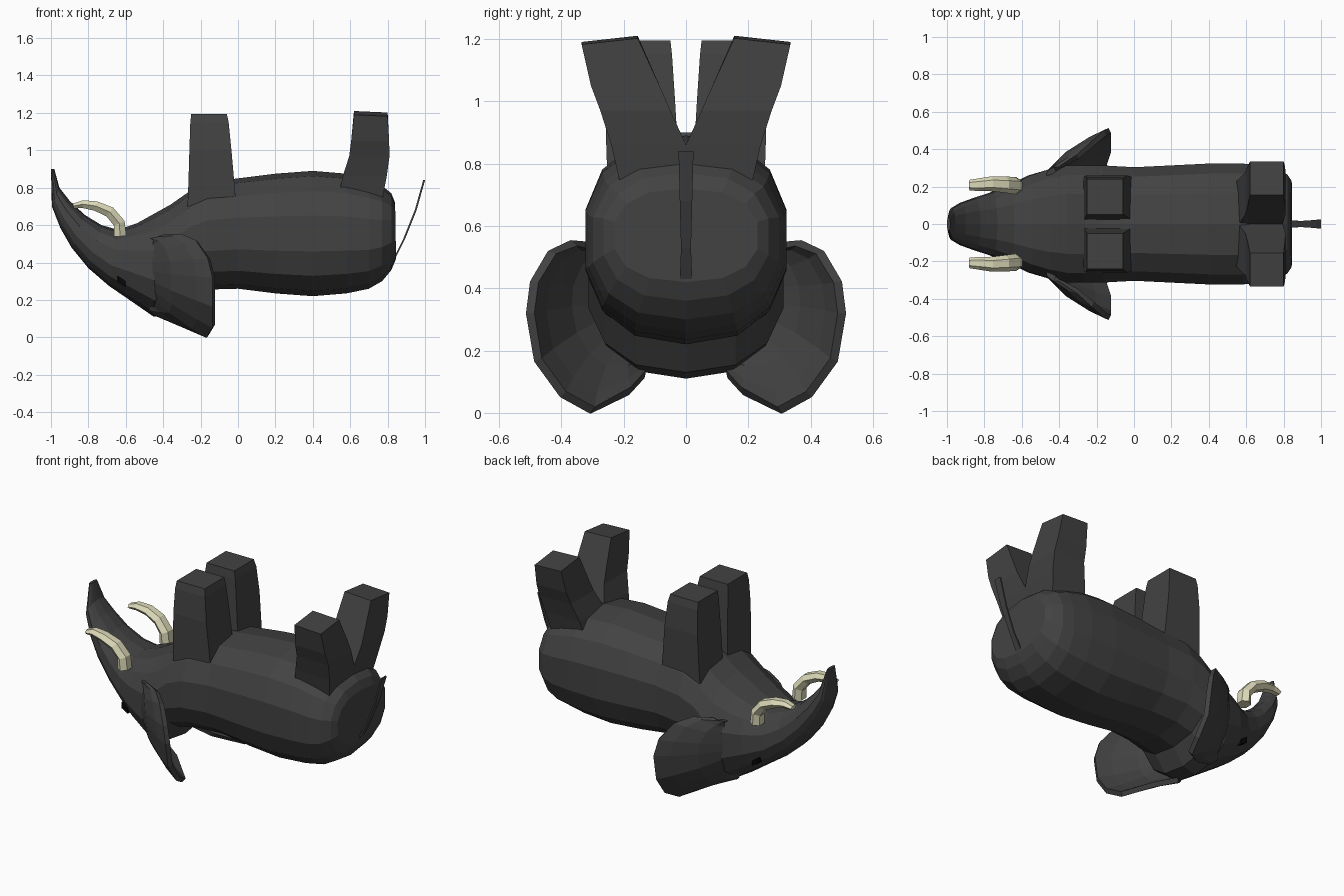
import bpy, bmesh, math
from mathutils import Vector

if "Cube" in bpy.data.objects:
    bpy.data.objects.remove(bpy.data.objects["Cube"])


def material(name, rgb):
    m = bpy.data.materials.new(name)
    m.diffuse_color = (*rgb, 1)
    m.use_nodes = True
    m.node_tree.nodes["Principled BSDF"].inputs["Base Color"].default_value = m.diffuse_color
    return m


HIDE = material("dark_hide", (0.055, 0.055, 0.055))
IVORY = material("ivory", (0.72, 0.70, 0.48))
BLACK = material("black", (0.002, 0.002, 0.002))


def make(name, verts, faces, mat):
    me = bpy.data.meshes.new(name)
    me.from_pydata([tuple(v) for v in verts], [], faces)
    bm = bmesh.new()
    bm.from_mesh(me)
    bmesh.ops.recalc_face_normals(bm, faces=bm.faces)
    bm.to_mesh(me)
    bm.free()
    me.materials.append(mat)
    ob = bpy.data.objects.new(name, me)
    bpy.context.collection.objects.link(ob)
    return ob


def loft(name, rings, mat):
    """Skin a list of equal-length point rings, with end caps."""
    n = len(rings[0])
    verts = [p for r in rings for p in r]
    faces = [(i * n + j, i * n + (j + 1) % n, (i + 1) * n + (j + 1) % n, (i + 1) * n + j)
             for i in range(len(rings) - 1) for j in range(n)]
    faces += [tuple(range(n)), tuple(range(len(verts) - n, len(verts)))]
    return make(name, verts, faces, mat)


def section(top, bottom, half_w, n=14, power=2.4):
    """Rounded ring between a top and a bottom point of the side profile."""
    t, b = Vector((top[0], 0, top[1])), Vector((bottom[0], 0, bottom[1]))
    mid, up = (t + b) / 2, (t - b) / 2
    ring = []
    for k in range(n):
        a = 2 * math.pi * k / n
        c, s = math.cos(a), math.sin(a)
        c = math.copysign(abs(c) ** (2 / power), c)
        s = math.copysign(abs(s) ** (2 / power), s)
        ring.append(mid + up * c + Vector((0, half_w * s, 0)))
    return ring


# body, head and trunk: top (x, z), bottom (x, z), half width
profile = [
    ((0.84, 0.72), (0.845, 0.42), 0.235),
    ((0.82, 0.77), (0.82, 0.36), 0.27),
    ((0.77, 0.81), (0.77, 0.30), 0.305),
    ((0.70, 0.84), (0.70, 0.26), 0.32),
    ((0.58, 0.875), (0.58, 0.235), 0.33),
    ((0.40, 0.89), (0.40, 0.22), 0.33),
    ((0.20, 0.875), (0.20, 0.235), 0.32),
    ((0.0, 0.85), (0.0, 0.26), 0.31),
    ((-0.16, 0.83), (-0.18, 0.255), 0.32),
    ((-0.26, 0.78), (-0.29, 0.23), 0.32),
    ((-0.36, 0.71), (-0.36, 0.13), 0.32),
    ((-0.45, 0.66), (-0.45, 0.11), 0.30),
    ((-0.54, 0.61), (-0.58, 0.20), 0.265),
    ((-0.64, 0.575), (-0.69, 0.275), 0.21),
    ((-0.73, 0.60), (-0.80, 0.37), 0.17),
    ((-0.82, 0.655), (-0.89, 0.48), 0.14),
    ((-0.90, 0.73), (-0.95, 0.585), 0.115),
    ((-0.955, 0.80), (-0.995, 0.70), 0.085),
    ((-0.982, 0.90), (-1.0, 0.90), 0.035),
]
body = loft("body_and_trunk", [section(*p) for p in profile], HIDE)
bpy.context.view_layer.update()

# legs: z, x range, y range (outer and inner), mirrored in y
front_leg = [(0.70, -0.27, -0.01, 0.02, 0.25), (0.83, -0.265, -0.02, 0.025, 0.255),
             (1.0, -0.26, -0.035, 0.035, 0.26), (1.15, -0.255, -0.05, 0.045, 0.25),
             (1.195, -0.25, -0.06, 0.05, 0.24)]
rear_leg = [(0.73, 0.53, 0.77, 0.0, 0.21), (0.86, 0.56, 0.795, 0.0, 0.24),
            (0.97, 0.595, 0.81, 0.05, 0.275), (1.05, 0.605, 0.808, 0.085, 0.305),
            (1.19, 0.62, 0.80, 0.155, 0.335)]
tusk_path = [(-0.63, 0.205, 0.54, 0.038, 0.046), (-0.635, 0.205, 0.61, 0.036, 0.046),
             (-0.685, 0.21, 0.67, 0.034, 0.044), (-0.76, 0.215, 0.702, 0.03, 0.04),
             (-0.83, 0.21, 0.712, 0.024, 0.034), (-0.88, 0.208, 0.702, 0.015, 0.028)]
ear_rim = [(-0.40, 0.30, 0.535), (-0.30, 0.36, 0.545), (-0.22, 0.43, 0.515), (-0.155, 0.487, 0.42),
           (-0.13, 0.50, 0.32), (-0.13, 0.475, 0.17), (-0.13, 0.395, 0.06),
           (-0.16, 0.30, 0.008), (-0.30, 0.18, 0.07), (-0.43, 0.13, 0.125)]

for side, s in (("left", -1), ("right", 1)):
    for part, rows in (("front_leg", front_leg), ("rear_leg", rear_leg)):
        rings = []
        for i, (z, x0, x1, y0, y1) in enumerate(rows):
            tilt = 0.02 if (part == "rear_leg" and i == len(rows) - 1) else 0
            rings.append([(x0, s * y0, z + tilt), (x1, s * y0, z + tilt * 0.6),
                          (x1, s * y1, z - tilt * 0.4), (x0, s * y1, z)])
        loft(f"{side}_{part}", rings, HIDE)

    # tusk: six-sided sections along the curved path
    rings = []
    for i, (x, y, z, r, w) in enumerate(tusk_path):
        a, b = tusk_path[max(i - 1, 0)], tusk_path[min(i + 1, len(tusk_path) - 1)]
        d = Vector((b[0] - a[0], 0, b[2] - a[2])).normalized()
        nrm = Vector((-d.z, 0, d.x))
        rings.append([Vector((x, s * y, z)) + nrm * r * math.sin(k * math.pi / 3)
                      + Vector((0, w * math.cos(k * math.pi / 3), 0)) for k in range(6)])
    loft(f"{side}_tusk", rings, IVORY)

    # ear: fan from an arc inside the head out to the rim
    n = len(ear_rim)
    rows = [[], [], [], []]
    for i, p in enumerate(ear_rim):
        a = math.radians(35 - 95 * i / (n - 1))
        base = Vector((-0.46, 0.27 * math.cos(a), 0.385 + 0.25 * math.sin(a)))
        rim = Vector(p)
        for k, t in enumerate((0, 0.4, 0.78, 1)):
            q = base.lerp(rim, t) + Vector((-0.03, 0.03, 0)) * math.sin(math.pi * t) * 0.6
            rows[k].append((q.x, s * q.y, q.z))
    faces = [(k * n + i, k * n + i + 1, (k + 1) * n + i + 1, (k + 1) * n + i)
             for k in range(3) for i in range(n - 1)]
    ear = make(f"{side}_ear", [v for r in rows for v in r], faces, HIDE)
    mod = ear.modifiers.new("thickness", 'SOLIDIFY')
    mod.thickness = 0.03
    mod.offset = 0

    # eye: small dark block set on the head surface
    hit, loc, nor, _ = body.ray_cast(Vector((-0.625, s * 2, 0.30)), Vector((0, -s, 0)))
    y = loc.y if hit else s * 0.2
    loft(f"{side}_eye", [[(-0.645, y + o, 0.33), (-0.602, y + o, 0.30),
                          (-0.602, y + o, 0.27), (-0.645, y + o, 0.295)]
                         for o in (-0.02, 0.02)], BLACK)

# tail: thin tapered strip
tail = [(0.835, 0.42, 0.02), (0.89, 0.53, 0.016), (0.95, 0.68, 0.02), (0.995, 0.84, 0.024)]
loft("tail", [[(x - 0.005, -w, z), (x + 0.005, -w, z), (x + 0.005, w, z), (x - 0.005, w, z)]
              for x, z, w in tail], HIDE)
